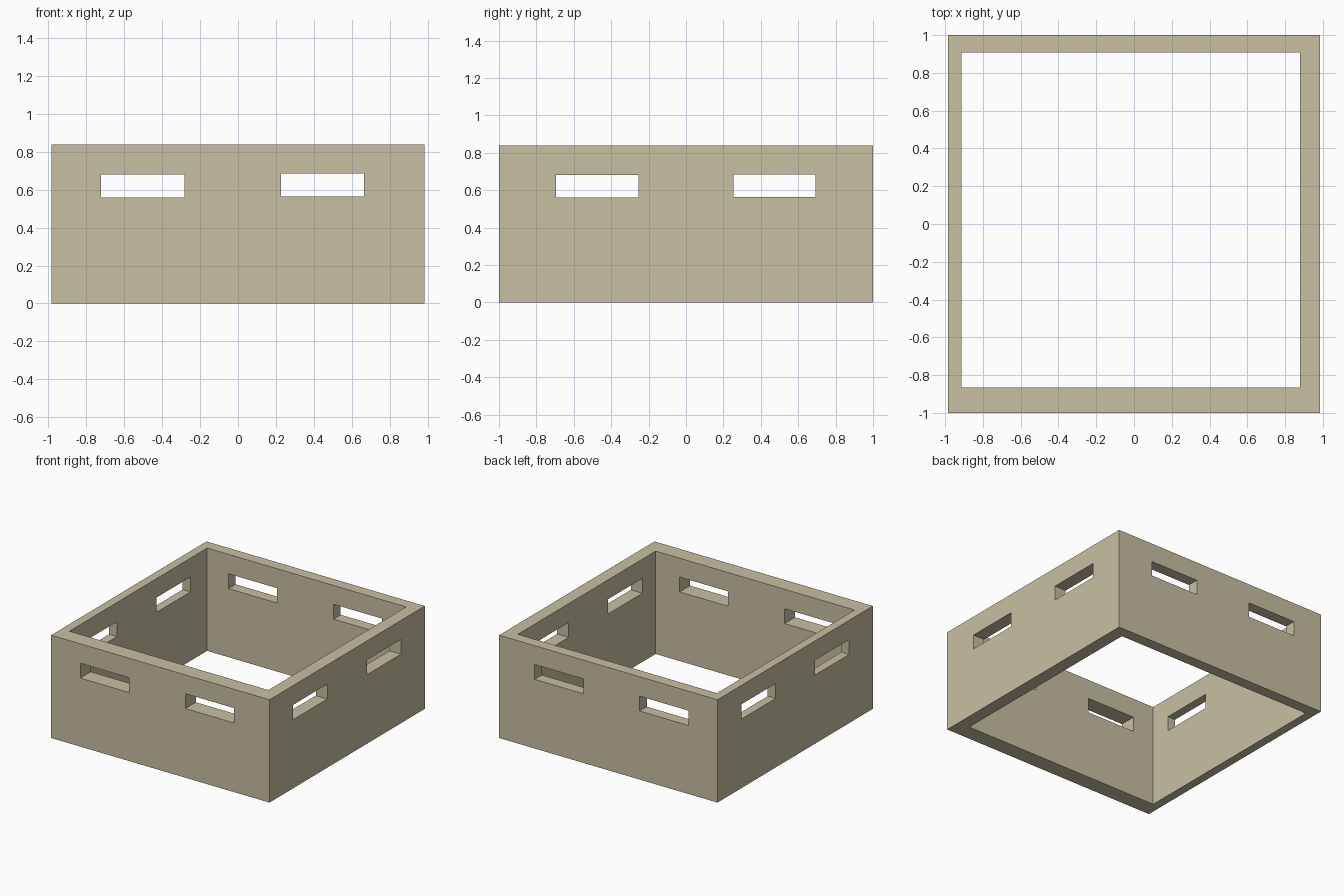
import bpy
from mathutils import Vector

if "Cube" in bpy.data.objects:
    bpy.data.objects.remove(bpy.data.objects["Cube"])


def box(name, lo, hi):
    """Axis-aligned box from its two opposite corners."""
    lo, hi = Vector(lo), Vector(hi)
    bpy.ops.mesh.primitive_cube_add(size=1, location=(lo + hi) / 2)
    ob = bpy.context.object
    ob.name = ob.data.name = name
    ob.scale = hi - lo
    bpy.ops.object.transform_apply(location=True, rotation=False, scale=True)
    return ob


def cut(target, lo, hi):
    """Subtract a box from the target, then discard the cutter."""
    cutter = box("cutter", lo, hi)
    cutter.hide_render = True
    mod = target.modifiers.new("cut", "BOOLEAN")
    mod.operation, mod.solver, mod.object = "DIFFERENCE", "EXACT", cutter
    bpy.context.view_layer.objects.active = target
    bpy.ops.object.modifier_apply(modifier=mod.name)
    bpy.data.objects.remove(cutter, do_unlink=True)


# Outer block, hollowed through with a slightly off-centre opening
frame = box("slotted_frame", (-0.984, -1, 0), (0.984, 1, 0.838))
cut(frame, (-0.914, -0.866, -0.2), (0.88, 0.908, 1.2))

# Slots through the front and back walls
for x, z in ((-0.502, 0.619), (0.445, 0.624)):
    cut(frame, (x - 0.219, -1.2, z - 0.0605), (x + 0.219, 1.2, z + 0.0605))

# Slots through the left and right walls
for y, z in ((-0.475, 0.62), (0.473, 0.623)):
    cut(frame, (-1.2, y - 0.22, z - 0.06), (1.2, y + 0.22, z + 0.06))

# Sandy colour
mat = bpy.data.materials.new("sand")
mat.diffuse_color = (0.58, 0.53, 0.37, 1)
mat.use_nodes = True
mat.node_tree.nodes["Principled BSDF"].inputs["Base Color"].default_value = mat.diffuse_color
frame.data.materials.clear()
frame.data.materials.append(mat)
for p in frame.data.polygons:
    p.material_index = 0
    p.use_smooth = False
